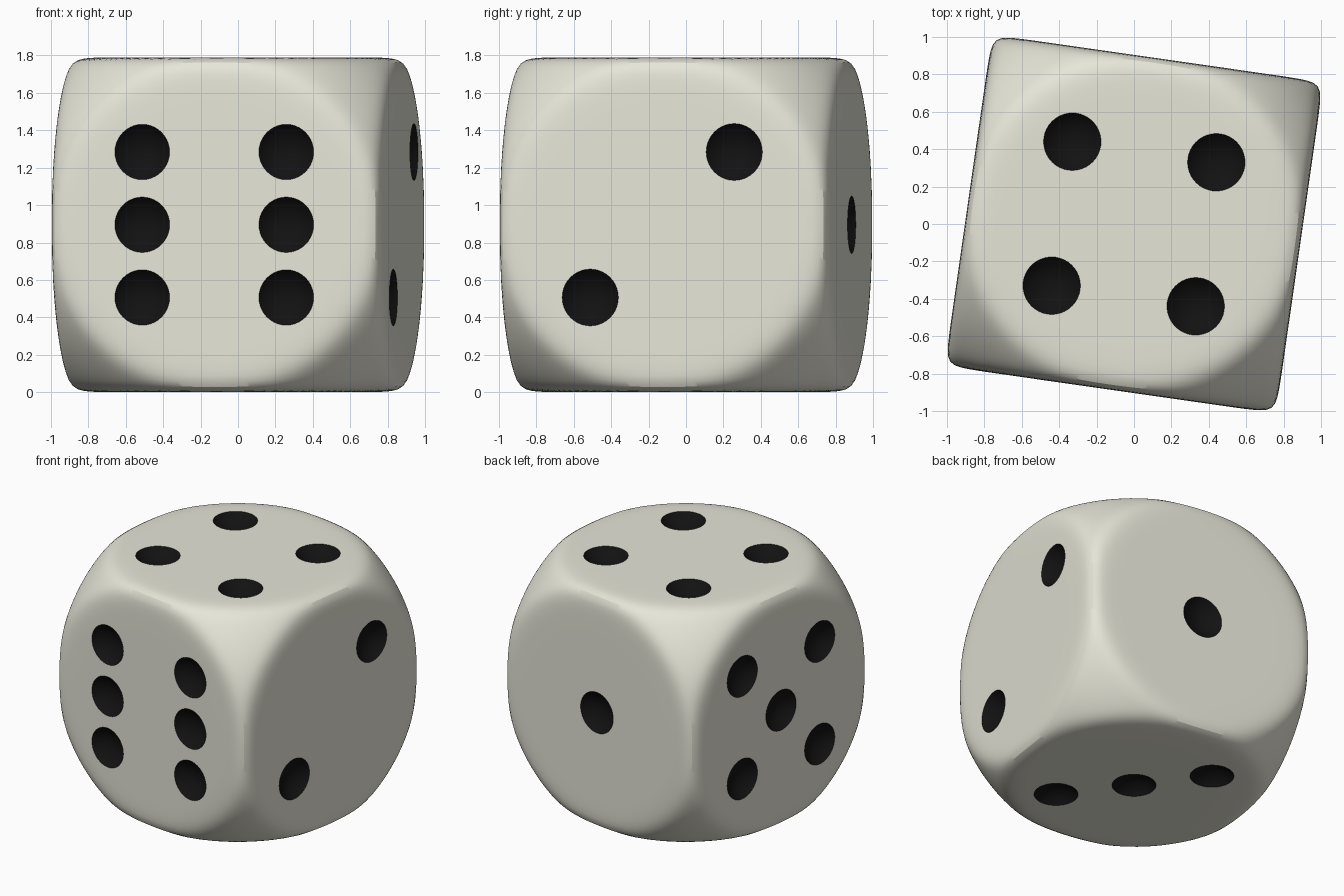
import bpy, bmesh, math
from mathutils import Vector, Matrix

if "Cube" in bpy.data.objects:
    bpy.data.objects.remove(bpy.data.objects["Cube"])

HALF = 0.895            # half the side of the die
ROUND = 1.255           # radius of the sphere that rounds the corners
SOFT = 40               # higher = crisper blend of faces and sphere
PIP = 0.389             # pip offset from face centre
DEPTH = 0.075
TURN = Matrix.Translation((0, 0, HALF)) @ Matrix.Rotation(math.radians(-8.15), 4, 'Z')


def material(name, rgb):
    m = bpy.data.materials.new(name)
    m.diffuse_color = (*rgb, 1)
    m.use_nodes = True
    m.node_tree.nodes["Principled BSDF"].inputs["Base Color"].default_value = m.diffuse_color
    return m


def make_object(name, bm, mat):
    for f in bm.faces:
        f.smooth = True
    me = bpy.data.meshes.new(name)
    bm.to_mesh(me)
    bm.free()
    me.materials.append(mat)
    ob = bpy.data.objects.new(name, me)
    bpy.context.collection.objects.link(ob)
    return ob


ivory = material("ivory", (0.8, 0.79, 0.69))
black = material("black", (0.006, 0.006, 0.006))

# die body: fine cube softly intersected with a sphere
bm = bmesh.new()
bmesh.ops.create_cube(bm, size=2)
bmesh.ops.subdivide_edges(bm, edges=bm.edges[:], cuts=63, use_grid_fill=True)
for v in bm.verts:
    # even angular spacing, then push out to the rounded surface
    d = Vector([math.tan(c * math.pi / 4) for c in v.co]).normalized()
    s = ROUND ** -SOFT + sum((abs(c) / HALF) ** SOFT for c in d)
    v.co = d * s ** (-1 / SOFT)
die = make_object("die", bm, ivory)

# pip layouts: outward normal, first axis, second axis, radius, positions
corners = [(-1, -1), (-1, 1), (1, -1), (1, 1)]
X, Y, Z = Vector((1, 0, 0)), Vector((0, 1, 0)), Vector((0, 0, 1))
faces = [
    (-Y, X, Z, 0.148, corners + [(-1, 0), (1, 0)]),
    (X, Y, Z, 0.152, [(-1, -1), (1, 1)]),
    (Y, X, Z, 0.154, [(0, 0)]),
    (-X, Y, Z, 0.152, corners + [(0, 0)]),
    (Z, X, Y, 0.154, corners),
    (-Z, X, Y, 0.152, [(-1, 1), (0, 0), (1, -1)]),
]

# pip cutters: spheres sunk slightly into each face
bm = bmesh.new()
for n, u, w, r, spots in faces:
    ball = (r * r + DEPTH * DEPTH) / (2 * DEPTH)
    aim = n.to_track_quat('Z', 'Y').to_matrix().to_4x4()
    for a, b in spots:
        pos = n * (HALF + ball - DEPTH) + (u * a + w * b) * PIP
        bmesh.ops.create_uvsphere(bm, u_segments=40, v_segments=40, radius=ball,
                                  matrix=Matrix.Translation(pos) @ aim)
cutter = make_object("pip_cutter", bm, black)
cutter.hide_render = True

# hollow out the pips, keeping their black material
mod = die.modifiers.new("pips", 'BOOLEAN')
mod.operation = 'DIFFERENCE'
mod.solver = 'EXACT'
mod.material_mode = 'TRANSFER'
mod.object = cutter
bpy.context.view_layer.objects.active = die
die.select_set(True)
cutter.select_set(False)
bpy.ops.object.modifier_apply(modifier=mod.name)
bpy.data.objects.remove(cutter)
bpy.ops.object.shade_smooth_by_angle(angle=math.radians(25))

# turn the die and stand it on the ground
die.matrix_world = TURN
